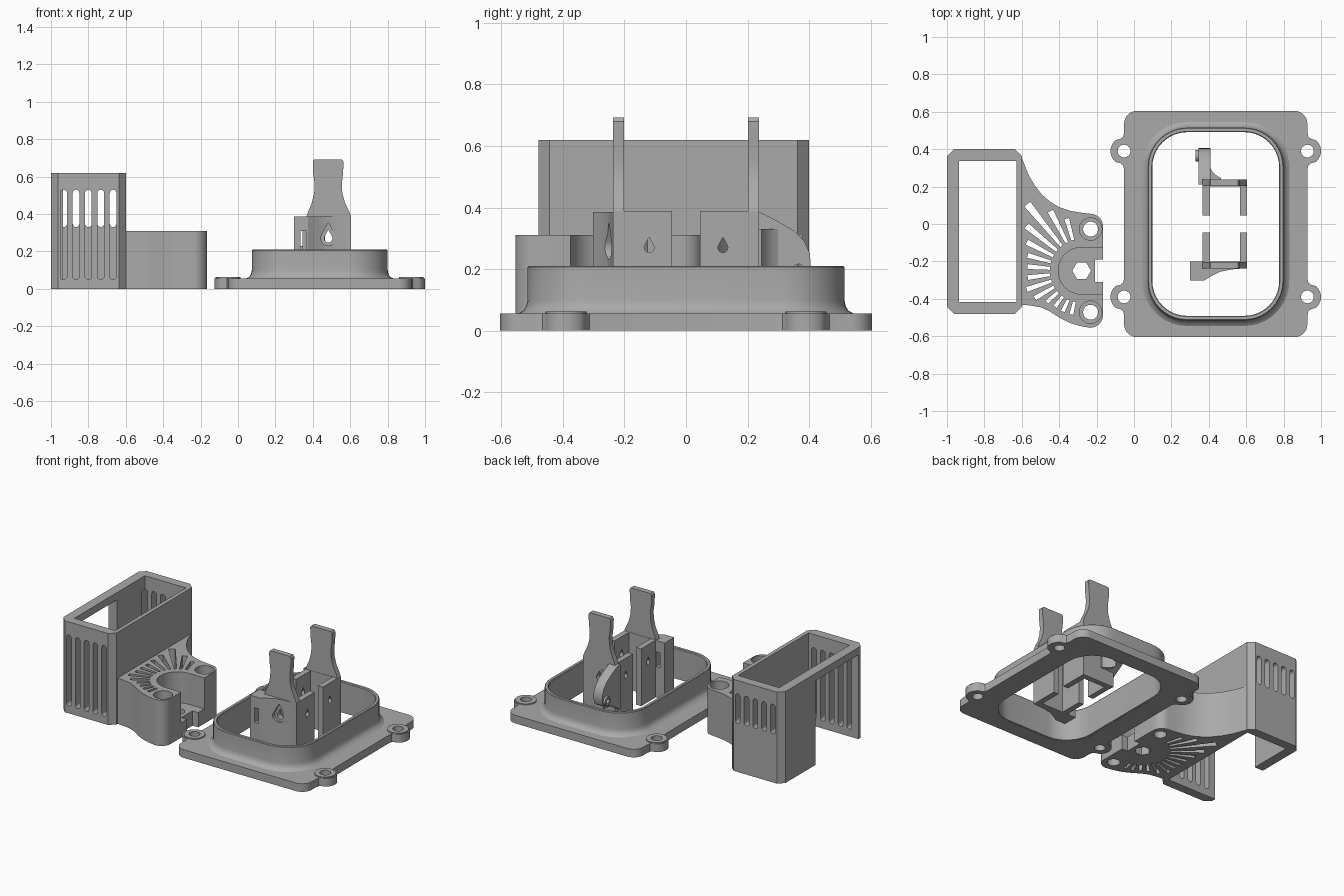
import bpy, bmesh, math
from mathutils import Vector

if "Cube" in bpy.data.objects:
    bpy.data.objects.remove(bpy.data.objects["Cube"])

grey = bpy.data.materials.new("plain_grey")
grey.use_nodes = True
grey.diffuse_color = (0.4, 0.4, 0.4, 1)
grey.node_tree.nodes["Principled BSDF"].inputs["Base Color"].default_value = (0.4, 0.4, 0.4, 1)
parts = []


def finish(name, bm):
    bmesh.ops.recalc_face_normals(bm, faces=bm.faces)
    me = bpy.data.meshes.new(name)
    bm.to_mesh(me)
    bm.free()
    me.materials.append(grey)
    ob = bpy.data.objects.new(name, me)
    bpy.context.collection.objects.link(ob)
    return ob


def prism(name, pts, lo, hi, axis="z", keep=True):
    """Extrude a flat outline from lo to hi along an axis."""
    place = {"x": lambda a, b, d: (d, a, b),
             "y": lambda a, b, d: (a, d, b),
             "z": lambda a, b, d: (a, b, d)}[axis]
    bm = bmesh.new()
    low = [bm.verts.new(place(a, b, lo)) for a, b in pts]
    top = [bm.verts.new(place(a, b, hi)) for a, b in pts]
    bm.faces.new(low)
    bm.faces.new(top)
    for i in range(len(pts)):
        j = (i + 1) % len(pts)
        bm.faces.new((low[i], low[j], top[j], top[i]))
    ob = finish(name, bm)
    if keep:
        parts.append(ob)
    return ob


def cut(target, pts, lo, hi, axis="z"):
    """Cut a prism out of the target and drop the cutter."""
    cutter = prism("cutter", pts, lo, hi, axis, keep=False)
    cutter.hide_render = True
    mod = target.modifiers.new("cut", "BOOLEAN")
    mod.operation, mod.solver, mod.object = "DIFFERENCE", "EXACT", cutter
    graph = bpy.context.evaluated_depsgraph_get()
    graph.update()
    me = bpy.data.meshes.new_from_object(target.evaluated_get(graph))
    target.modifiers.clear()
    target.data = me
    bpy.data.objects.remove(cutter)


def rect(x0, x1, y0, y1, c=0):
    if not c:
        return [(x0, y0), (x1, y0), (x1, y1), (x0, y1)]
    return [(x0 + c, y0), (x1 - c, y0), (x1, y0 + c), (x1, y1 - c),
            (x1 - c, y1), (x0 + c, y1), (x0, y1 - c), (x0, y0 + c)]


def arc(cx, cy, r, a0, a1, n):
    return [(cx + r * math.cos(math.radians(a0 + (a1 - a0) * i / n)),
             cy + r * math.sin(math.radians(a0 + (a1 - a0) * i / n))) for i in range(n + 1)]


def circle(cx, cy, r, n=32):
    return arc(cx, cy, r, 0, 360, n)[:-1]


def slot(cx, y0, y1, r):
    return arc(cx, y1 - r, r, 0, 180, 8) + arc(cx, y0 + r, r, 180, 360, 8)


def teardrop(cx, cy, r):
    return arc(cx, cy, r, 150, 390, 16) + [(cx, cy + 2.1 * r)]


def round_rect(cx, cy, hx, hy, r, n=10):
    out = []
    for sx, sy, a in ((1, 1, 0), (-1, 1, 90), (-1, -1, 180), (1, -1, 270)):
        out += arc(cx + sx * (hx - r), cy + sy * (hy - r), r, a, a + 90, n)
    return out


# Rectangular sleeve with vent slots and one open side
sleeve = prism("sleeve", rect(-1, -0.6, -0.48, 0.4, 0.037), 0, 0.62)
cut(sleeve, rect(-0.935, -0.627, -0.417, 0.338), -0.1, 0.8)
cut(sleeve, rect(-1.1, -0.9, -0.417, 0.04), -0.1, 0.57)
for i in range(5):
    x = -0.932 + 0.066 * i
    cut(sleeve, slot(x, 0.05, 0.53, 0.018), -0.6, -0.35, "y")
    cut(sleeve, slot(x, 0.33, 0.53, 0.018), 0.3, 0.6, "y")

# Flared adapter block joined to the sleeve
upper = [(-0.61, 0.38), (-0.59, 0.33), (-0.565, 0.265), (-0.53, 0.205), (-0.49, 0.155),
         (-0.45, 0.12), (-0.4, 0.09), (-0.34, 0.07), (-0.28, 0.06)]
lower = [(-0.61, -0.432), (-0.56, -0.435), (-0.5, -0.445), (-0.45, -0.467), (-0.4, -0.5),
         (-0.34, -0.53), (-0.29, -0.545)]
outline = (lower + arc(-0.235, -0.485, 0.07, -90, 0, 8)
           + arc(-0.235, -0.015, 0.07, 0, 90, 8) + upper[::-1])
adapter = prism("adapter", outline, 0, 0.31)


def edge_y(curve, x):
    for (xa, ya), (xb, yb) in zip(curve, curve[1:]):
        if xa <= x <= xb:
            return ya + (yb - ya) * (x - xa) / (xb - xa)
    return curve[-1][1]


# Sunburst vents around the recess
hub = Vector((-0.28, -0.25))
for i in range(14):
    a = math.radians(106 + 11.6 * i)
    ray = Vector((math.cos(a), math.sin(a)))
    reach = 0.17
    while True:
        p = hub + ray * (reach + 0.01)
        if p.x < -0.575 or not edge_y(lower, p.x) + 0.04 < p.y < edge_y(upper, p.x) - 0.045:
            break
        reach += 0.01
    if reach > 0.2:
        side = Vector((-ray.y, ray.x))
        inner, outer = hub + ray * 0.17, hub + ray * reach
        wide = 0.045 * reach
        cut(adapter, [inner - side * 0.008, outer - side * wide,
                      outer + side * wide, inner + side * 0.008], -0.1, 0.5)

# Recess, hex hole, notch and screw holes
cut(adapter, arc(hub.x, hub.y, 0.125, 90, 270, 24) + [(-0.1, -0.375), (-0.1, -0.125)], 0.1, 0.5)
cut(adapter, circle(hub.x, hub.y, 0.05, 6), -0.1, 0.5)
cut(adapter, rect(-0.208, -0.1, -0.31, -0.19), -0.1, 0.5)
for y in (-0.027, -0.472):
    cut(adapter, circle(-0.232, y, 0.04), -0.1, 0.5)
    cut(adapter, circle(-0.232, y, 0.06), 0.2, 0.5)

# Flange plate with four ears
CX = 0.437
quarter = ([(0.49, 0.29), (0.495, 0.313), (0.51, 0.325)] + arc(0.49, 0.39, 0.073, -55, 55, 12)
           + [(0.51, 0.455), (0.495, 0.467), (0.49, 0.49)] + arc(0.42, 0.535, 0.07, 0, 90, 8))
mirrored = [(-x, y) for x, y in quarter[::-1]]
half = quarter + mirrored
flange = prism("flange_plate", [(CX + x, y) for x, y in half + [(-x, -y) for x, y in half]], 0, 0.055)
cut(flange, round_rect(CX, 0, 0.352, 0.502, 0.2), -0.1, 0.2)
for sx in (-1, 1):
    for sy in (-1, 1):
        ex, ey = CX + sx * 0.49, sy * 0.39
        cut(flange, circle(ex, ey, 0.034), -0.1, 0.2)
        boss = prism("ear_boss", circle(ex, ey, 0.066), 0.01, 0.062)
        cut(boss, circle(ex, ey, 0.034), -0.1, 0.2)

# Raised rim with a filleted foot
bm = bmesh.new()
profile = [(-0.024, 0.001), (-0.024, 0.205), (-0.02, 0.21), (-0.004, 0.21), (0, 0.206), (0, 0.1),
           (0.004, 0.08), (0.013, 0.065), (0.032, 0.054), (0.032, 0.03), (0, 0.001)]
rings = [[bm.verts.new((x, y, z)) for x, y in
          round_rect(CX, 0, 0.363 + d, 0.515 + d, 0.21 + d)] for d, z in profile]
for k, ring in enumerate(rings):
    nxt = rings[(k + 1) % len(rings)]
    for i in range(len(ring)):
        j = (i + 1) % len(ring)
        bm.faces.new((ring[i], ring[j], nxt[j], nxt[i]))
parts.append(finish("raised_rim", bm))

# Pair of U brackets, each with a waisted tab on its outer wall
waist = [(0.365, 0.385), (0.378, 0.42), (0.395, 0.46), (0.407, 0.51), (0.41, 0.56),
         (0.402, 0.62), (0.4, 0.68), (0.408, 0.692), (0.556, 0.692), (0.564, 0.68),
         (0.562, 0.62), (0.555, 0.56), (0.558, 0.51), (0.572, 0.46), (0.592, 0.42), (0.605, 0.385)]
for s, label in ((-1, "front"), (1, "back")):
    wall = prism(label + "_bracket_wall", rect(0.365, 0.605, 0, 0.388), s * 0.2, s * 0.238, "y")
    cut(wall, teardrop(0.483, 0.27, 0.022), -0.5, 0.5, "y")
    prism(label + "_tab", waist, s * 0.202, s * 0.238, "y")
    for x in (0.367, 0.567):
        leg = prism(label + "_bracket_leg", rect(*sorted((s * 0.045, s * 0.21)), 0, 0.388), x, x + 0.038, "x")
        cut(leg, teardrop(s * 0.12, 0.27, 0.016), 0.2, 0.8, "x")

# Curved gusset on the front bracket
gusset = prism("front_gusset", [(0.3, -0.2), (0.3, -0.302), (0.375, -0.302), (0.41, -0.28),
                                (0.46, -0.255), (0.52, -0.243), (0.59, -0.237), (0.59, -0.2)], 0, 0.386)
cut(gusset, teardrop(0.483, 0.27, 0.04), -0.5, 0.0, "y")
cut(gusset, rect(0.335, 0.366, 0.21, 0.31), -0.5, 0.0, "y")

# Rounded arm with pivot boss and fillet on the back bracket
arm = prism("back_arm", [(0.21, 0.386), (0.245, 0.383), (0.3, 0.355), (0.35, 0.325), (0.385, 0.29),
                         (0.403, 0.25), (0.405, 0.21), (0.395, 0.175), (0.365, 0.155),
                         (0.32, 0.15), (0.21, 0.08)], 0.345, 0.41, "x")
cut(arm, circle(0.365, 0.2, 0.016), 0.2, 0.6, "x")
pivot = prism("pivot_boss", circle(0.365, 0.2, 0.03), 0.33, 0.35, "x")
cut(pivot, circle(0.365, 0.2, 0.016), 0.2, 0.6, "x")
prism("back_fillet", [(0.405, 0.23), (0.405, 0.31), (0.418, 0.28), (0.445, 0.256),
                      (0.465, 0.246), (0.465, 0.23)], 0.1, 0.33)

# Smooth curved walls, keep edges sharp
bpy.ops.object.select_all(action="DESELECT")
for ob in parts:
    ob.select_set(True)
bpy.context.view_layer.objects.active = parts[0]
bpy.ops.object.shade_smooth_by_angle(angle=math.radians(30))
